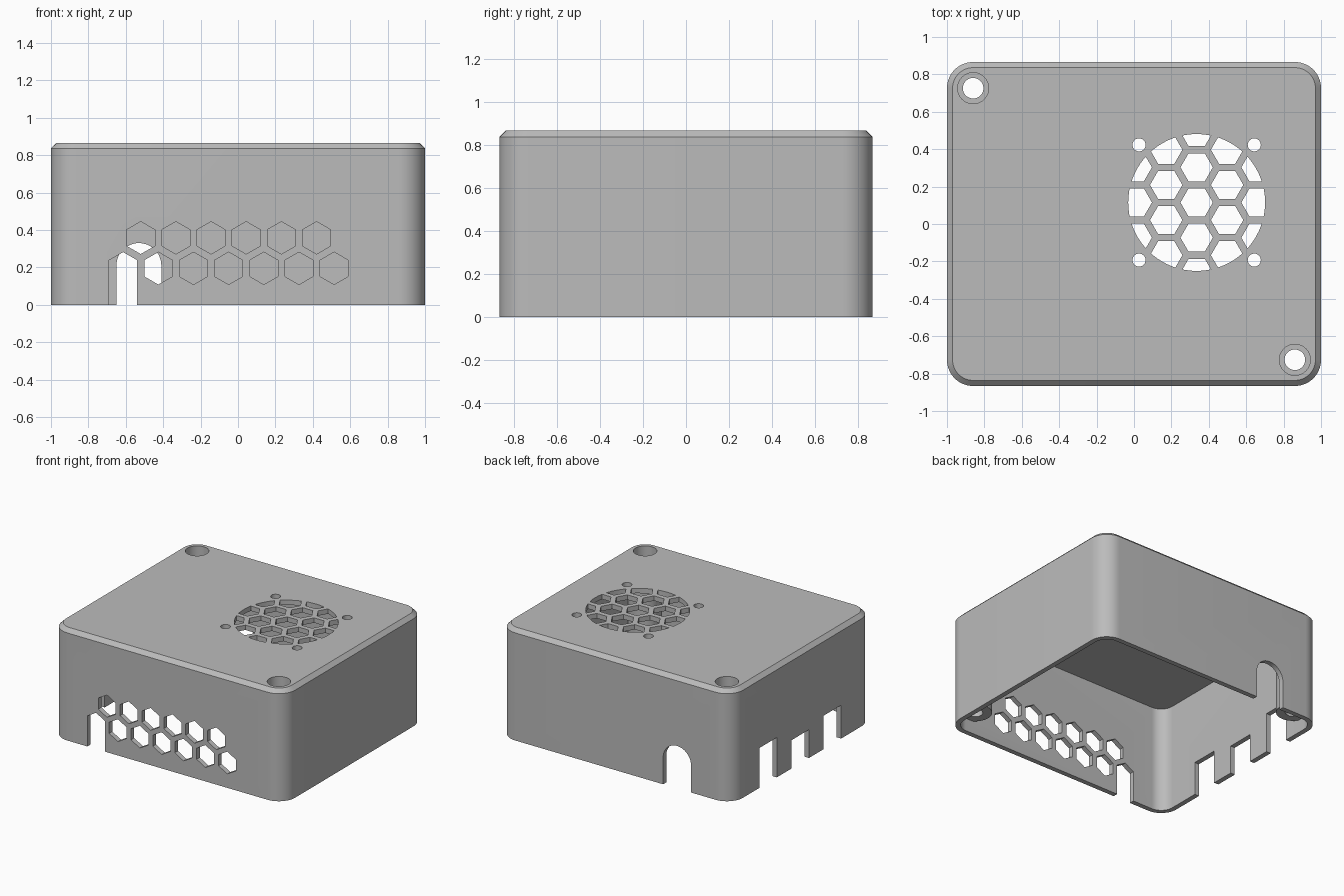
import bpy, bmesh
from math import sin, cos, pi, radians

old = bpy.data.objects.get("Cube")
if old:
    bpy.data.objects.remove(old, do_unlink=True)

HX, HY, H = 1.0, 0.866, 0.866      # half width, half depth, height
R, WALL, CHAMFER = 0.14, 0.038, 0.03
PITCH, FLAT = 0.188, 0.15          # honeycomb spacing and cell width

grey = bpy.data.materials.new("plain grey")
grey.use_nodes = True
GREY = (0.5, 0.5, 0.5, 1)
grey.diffuse_color = GREY
grey.node_tree.nodes["Principled BSDF"].inputs["Base Color"].default_value = GREY


def arc(cx, cy, r, start, end, n):
    return [(cx + r * cos(start + (end - start) * i / n),
             cy + r * sin(start + (end - start) * i / n)) for i in range(n + 1)]


def circle(cx, cy, r, n=48):
    return arc(cx, cy, r, 0, 2 * pi, n)[:-1]


def hexagon(cx, cy, turn=0.0):
    return arc(cx, cy, FLAT / 3 ** 0.5, turn, turn + 2 * pi, 6)[:-1]


def rounded(inset):
    pts = []
    for k, (sx, sy) in enumerate([(1, 1), (-1, 1), (-1, -1), (1, -1)]):
        pts += arc(sx * (HX - R), sy * (HY - R), R - inset,
                   k * pi / 2, (k + 1) * pi / 2, 14)
    return pts


def loft(bm, loops):
    rings = [[bm.verts.new(p) for p in loop] for loop in loops]
    for a, b in zip(rings, rings[1:]):
        for i in range(len(a)):
            j = (i + 1) % len(a)
            bm.faces.new((a[i], a[j], b[j], b[i]))
    bm.faces.new(rings[0][::-1])
    bm.faces.new(rings[-1])


def prism(bm, pts, axis, lo, hi):
    place = {"x": lambda p, d: (d, p[0], p[1]),
             "y": lambda p, d: (p[0], d, p[1]),
             "z": lambda p, d: (p[0], p[1], d)}[axis]
    loft(bm, [[place(p, d) for p in pts] for d in (lo, hi)])


def finish(bm, name):
    bmesh.ops.recalc_face_normals(bm, faces=bm.faces[:])
    mesh = bpy.data.meshes.new(name)
    bm.to_mesh(mesh)
    bm.free()
    mesh.materials.append(grey)
    obj = bpy.data.objects.new(name, mesh)
    bpy.context.collection.objects.link(obj)
    return obj


def prisms(name, items):
    bm = bmesh.new()
    for item in items:
        prism(bm, *item)
    return finish(bm, name)


def combine(target, tool, operation):
    tool.hide_render = True
    mod = target.modifiers.new(tool.name, "BOOLEAN")
    mod.operation, mod.solver, mod.object = operation, "EXACT", tool
    bpy.context.view_layer.objects.active = target
    bpy.ops.object.modifier_apply(modifier=mod.name)
    bpy.data.objects.remove(tool, do_unlink=True)


# Outer block with rounded corners and a chamfered top rim
bm = bmesh.new()
loft(bm, [[(x, y, z) for x, y in rounded(inset)]
          for inset, z in ((0, 0), (0, H - CHAMFER), (CHAMFER, H))])
case = finish(bm, "case_cover")

# Hollow inside, open at the bottom
combine(case, prisms("cavity", [(rounded(WALL), "z", -0.1, H - WALL)]), "DIFFERENCE")

# Screw posts in two opposite corners, with deep recesses for the heads
screws = [(-HX + R, HY - R), (HX - R, -HY + R)]
combine(case, prisms("screw_posts", [(circle(x, y, 0.12), "z", 0.1, H - 0.02)
                                     for x, y in screws]), "UNION")
combine(case, prisms("screw_recesses", [(circle(x, y, 0.083), "z", 0.15, 1)
                                        for x, y in screws]), "DIFFERENCE")
combine(case, prisms("screw_holes", [(circle(x, y, 0.055), "z", 0, 1)
                                     for x, y in screws]), "DIFFERENCE")

# Front honeycomb vents in two rows, and a pointed cable slot
cuts = []
for i in range(6):
    for x0, z in ((-0.52, 0.358), (-0.426, 0.195)):
        cuts.append((hexagon(x0 + i * PITCH, z, pi / 6), "y", -1, -0.78))
slot_x = -0.426 - PITCH
top = hexagon(slot_x, 0.195, pi / 6)[:3]
cuts.append((top + [(slot_x - FLAT / 2, -0.1), (slot_x + FLAT / 2, -0.1)], "y", -1, -0.78))

# Arched slot in the back
cuts.append((arc(-0.53, 0.21, 0.12, 0, pi, 24) + [(-0.65, -0.1), (-0.41, -0.1)],
             "y", 0.78, 1))

# Three port slots in one side
for y, z in ((0.42, 0.31), (0.025, 0.22), (-0.37, 0.26)):
    a, b = y - 0.107, y + 0.107
    cuts.append(([(a, -0.1), (b, -0.1), (b, z), (a, z)], "x", -1.1, -0.92))
combine(case, prisms("wall_openings", cuts), "DIFFERENCE")

# Round honeycomb fan grille in the top, with four mounting holes
FX, FY = 0.335, 0.115
cells = []
for col in range(-2, 3):
    for row in range(-2, 3):
        dx = col * PITCH * 3 ** 0.5 / 2
        dy = (row + (col % 2) / 2) * PITCH
        if dx * dx + dy * dy < 0.2:
            cells.append((hexagon(FX + dx, FY + dy), "z", 0.7, 1))
grille = prisms("grille_cells", cells)
combine(grille, prisms("grille_disc", [(circle(FX, FY, 0.366, 72), "z", 0.75, 0.95)]),
        "INTERSECT")
combine(case, grille, "DIFFERENCE")
combine(case, prisms("fan_screw_holes",
                     [(circle(FX + sx * 0.308, FY + sy * 0.308, 0.035, 24), "z", 0.75, 1)
                      for sx in (-1, 1) for sy in (-1, 1)]), "DIFFERENCE")

# Smooth the rounded corners, keep the edges crisp
bpy.ops.object.select_all(action="DESELECT")
case.select_set(True)
bpy.context.view_layer.objects.active = case
bpy.ops.object.shade_smooth_by_angle(angle=radians(30))
